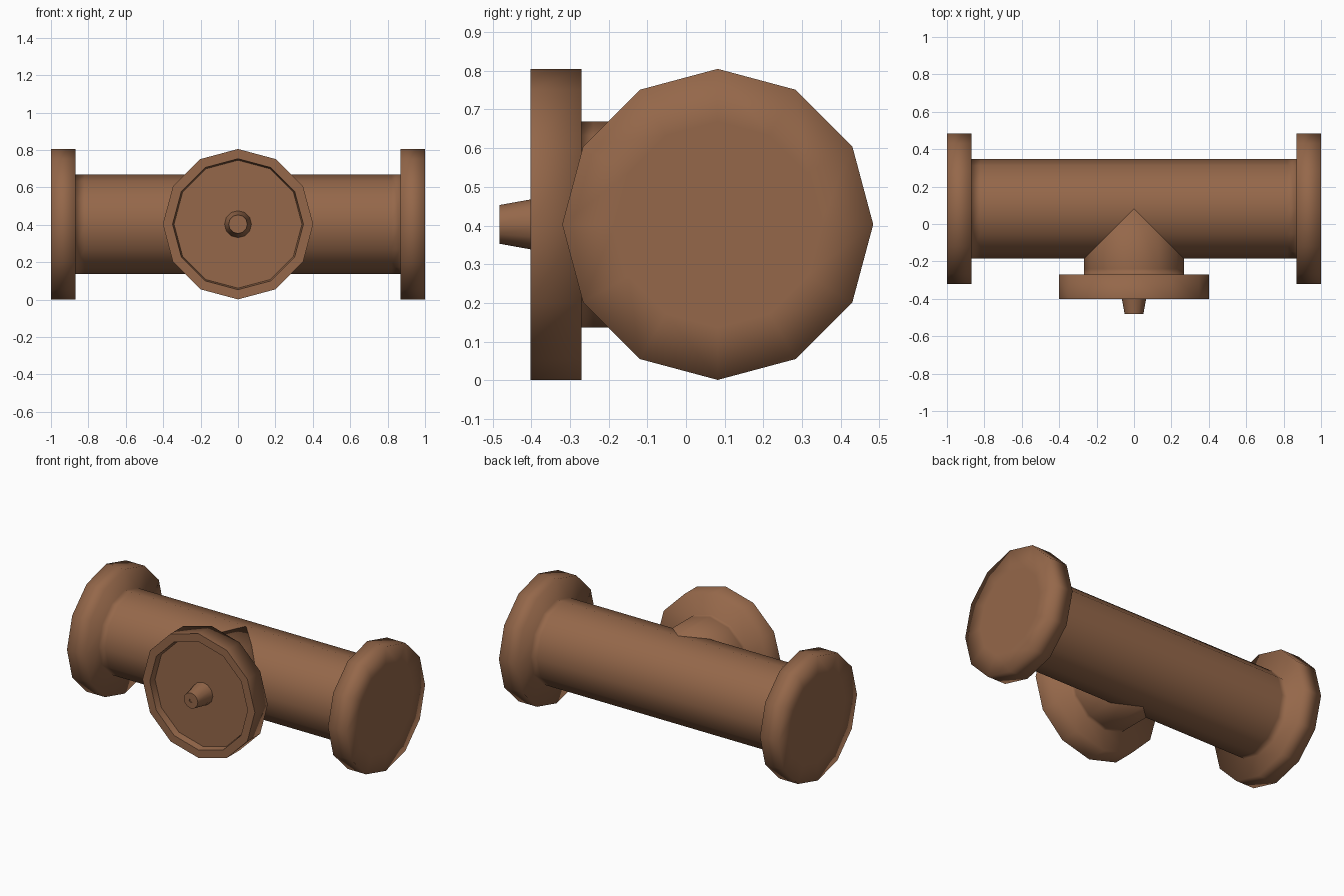
import bpy, bmesh, math
from mathutils import Vector

cube = bpy.data.objects.get("Cube")
if cube:
    bpy.data.objects.remove(cube)

SIDES = 12
R_FLANGE, R_PIPE = 0.402, 0.266
CENTRE = Vector((0, 0.082, 0.403))

clay = bpy.data.materials.new("brown_clay")
clay.use_nodes = True
colour = (0.30, 0.137, 0.068, 1)
clay.diffuse_color = colour
clay.node_tree.nodes["Principled BSDF"].inputs["Base Color"].default_value = colour


def lathe(name, profile, axis, origin, angle, cap_start=False, cap_end=False, sides=SIDES):
    """Revolve (distance, radius) points about the x or y axis, a vertex on top."""
    bm = bmesh.new()
    rings = []
    for d, r in profile:
        ring = []
        for i in range(sides):
            a = math.tau * i / sides
            side, up = r * math.sin(a), r * math.cos(a)
            offset = (d, side, up) if axis == "x" else (side, d, up)
            ring.append(bm.verts.new(origin + Vector(offset)))
        rings.append(ring)
    for a, b in zip(rings, rings[1:]):
        for i in range(sides):
            j = (i + 1) % sides
            bm.faces.new((a[i], a[j], b[j], b[i]))
    if cap_start:
        bm.faces.new(rings[0])
    if cap_end:
        bm.faces.new(rings[-1])
    bmesh.ops.recalc_face_normals(bm, faces=bm.faces)
    # An open shell has no inside, so point the faces towards -y or outwards
    if not cap_start and not cap_end:
        if sum(f.normal.y * f.calc_area() for f in bm.faces) > 0:
            bmesh.ops.reverse_faces(bm, faces=bm.faces)
    mesh = bpy.data.meshes.new(name)
    bm.to_mesh(mesh)
    bm.free()
    mesh.materials.append(clay)
    obj = bpy.data.objects.new(name, mesh)
    bpy.context.collection.objects.link(obj)
    bpy.ops.object.select_all(action="DESELECT")
    obj.select_set(True)
    bpy.context.view_layer.objects.active = obj
    bpy.ops.object.shade_smooth_by_angle(angle=math.radians(angle))
    return obj


# Main pipe with a soft-edged closed flange on each end
half = [(0.82, R_PIPE), (0.868, R_PIPE), (0.868, R_FLANGE), (1, R_FLANGE), (1, R_PIPE)]
mirrored = [(-d, r) for d, r in reversed(half)]
lathe("main_pipe", mirrored + half, "x", CENTRE, 100, True, True)

# Branch pipe and the back and side of its flange
front = Vector((0, 0, CENTRE.z))
lathe("branch_pipe", [(CENTRE.y, R_PIPE), (-0.24, R_PIPE), (-0.27, R_PIPE),
                      (-0.27, R_FLANGE), (-0.402, R_FLANGE)],
      "y", front, 100, cap_start=True)

# Front rim and recessed face of the branch flange
lathe("branch_face", [(-0.402, R_FLANGE), (-0.402, 0.35), (-0.36, 0.342), (-0.36, 0.06)],
      "y", front, 40)

# Tapered spindle with a small dimple in its tip
lathe("spindle", [(-0.355, 0.073), (-0.482, 0.05), (-0.482, 0.012), (-0.476, 0.012)],
      "y", front, 40, True, True)
